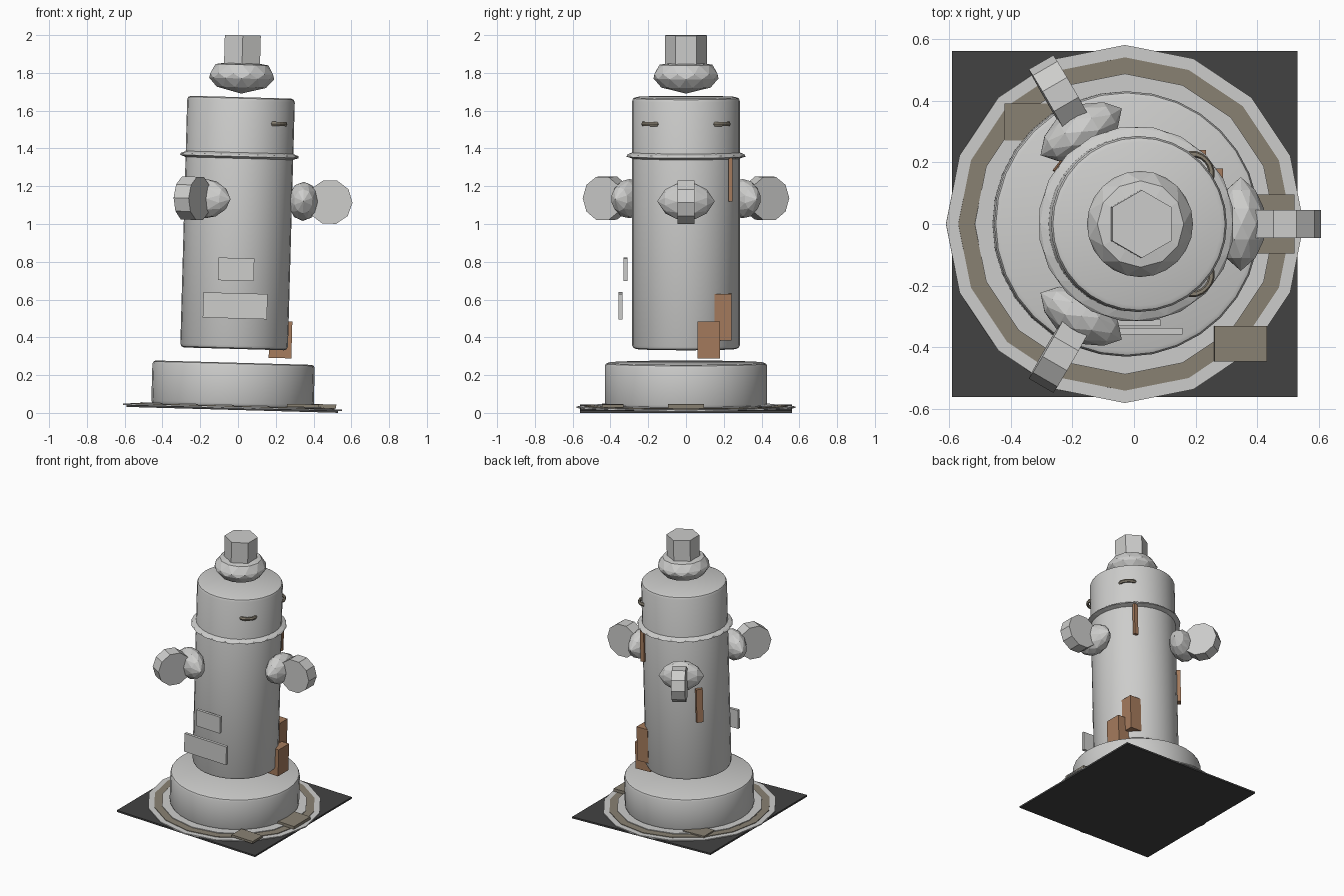
import bpy
import bmesh
from math import pi, sin, cos, radians
from mathutils import Matrix, Vector

cube = bpy.data.objects.get("Cube")
if cube:
    bpy.data.objects.remove(cube)

# The whole model leans slightly towards +x
TILT = Matrix.Translation((-0.03, 0, 0.016)) @ Matrix.Rotation(0.028, 4, 'Y')


def material(name, r, g, b):
    m = bpy.data.materials.new(name)
    m.use_nodes = True
    m.diffuse_color = (r, g, b, 1)
    m.node_tree.nodes["Principled BSDF"].inputs["Base Color"].default_value = (r, g, b, 1)
    return m


GREY = material("light_grey", 0.61, 0.61, 0.6)
DARK = material("asphalt", 0.055, 0.055, 0.055)
MUD = material("mud_brown", 0.25, 0.22, 0.17)
RUST = material("rust", 0.38, 0.2, 0.11)


def finish(name, bm, mat, matrix, smooth=False):
    bmesh.ops.remove_doubles(bm, verts=bm.verts, dist=1e-5)
    bmesh.ops.recalc_face_normals(bm, faces=bm.faces)
    bm.transform(TILT @ matrix)
    mesh = bpy.data.meshes.new(name)
    bm.to_mesh(mesh)
    bm.free()
    mesh.materials.append(mat)
    obj = bpy.data.objects.new(name, mesh)
    bpy.context.collection.objects.link(obj)
    if smooth:
        bpy.ops.object.select_all(action='DESELECT')
        obj.select_set(True)
        bpy.context.view_layer.objects.active = obj
        bpy.ops.object.shade_smooth_by_angle(angle=radians(35))
    return obj


def lathe(name, profile, n, mat, matrix=Matrix(), zigzag=False, closed=False, smooth=False):
    """Spin (radius, height) points; zigzag turns every other ring by half a step."""
    bm = bmesh.new()
    rings = []
    for k, (r, z) in enumerate(profile):
        off = 0.5 * (k % 2) if zigzag else 0
        rings.append([bm.verts.new((r * cos(2 * pi * (i + off) / n),
                                    r * sin(2 * pi * (i + off) / n), z)) for i in range(n)])
    pairs = list(zip(rings, rings[1:]))
    if closed:
        pairs.append((rings[-1], rings[0]))
    for k, (a, b) in enumerate(pairs):
        for i in range(n):
            j = (i + 1) % n
            if not zigzag:
                bm.faces.new((a[i], a[j], b[j], b[i]))
            elif k % 2 == 0:
                bm.faces.new((a[i], a[j], b[i]))
                bm.faces.new((a[j], b[j], b[i]))
            else:
                bm.faces.new((a[i], b[j], b[i]))
                bm.faces.new((a[i], a[j], b[j]))
    if not closed:
        for ring, r in ((rings[0], profile[0][0]), (rings[-1], profile[-1][0])):
            if r > 0:
                bm.faces.new(ring)
    return finish(name, bm, mat, matrix, smooth)


def prism(name, r, z0, z1, n, mat, matrix=Matrix()):
    return lathe(name, [(r, z0), (r, z1)], n, mat, matrix)


def box(name, low, high, mat, turn=0):
    low, high = Vector(low), Vector(high)
    centre = TILT.inverted() @ ((low + high) / 2)
    bm = bmesh.new()
    bmesh.ops.create_cube(bm, size=1)
    return finish(name, bm, mat, Matrix.Translation(centre) @ Matrix.Rotation(turn, 4, 'Z')
                  @ Matrix.Diagonal((*(high - low), 1)))


def drum(r, z0, z1, e):
    return [(r - e, z0), (r - 0.3 * e, z0 + 0.3 * e), (r, z0 + e),
            (r, z1 - e), (r - 0.3 * e, z1 - 0.3 * e), (r - e, z1)]


# Ground layers
box("ground_plate", (-0.59, -0.56, 0.016), (0.53, 0.56, 0.028), DARK)
prism("ground_disc", 0.58, 0.01, 0.018, 16, GREY)
prism("mud_ring", 0.54, 0.016, 0.022, 16, MUD)
prism("inner_disc", 0.487, 0.02, 0.027, 16, GREY)

# Mud patches around the base
box("mud_patch_left", (0.36, -0.095, 0.025), (0.52, 0.095, 0.046), MUD)
box("mud_patch_front", (0.26, -0.445, 0.03), (0.43, -0.33, 0.046), MUD)
box("mud_patch_back", (-0.42, 0.27, 0.036), (-0.25, 0.39, 0.056), MUD)
box("mud_patch_right", (-0.505, -0.105, 0.036), (-0.4, 0.11, 0.052), MUD)

# Base, barrel and collar
lathe("base", drum(0.43, 0.02, 0.25, 0.018), 32, GREY, smooth=True)
lathe("barrel", drum(0.285, 0.323, 1.656, 0.02), 32, GREY, smooth=True)
lathe("collar", [(0.265, 1.325), (0.318, 1.342), (0.312, 1.352), (0.265, 1.372)], 20, GREY,
      zigzag=True, closed=True)

# Bonnet and top nut
lathe("bonnet", [(0, 1.675), (0.135, 1.708), (0.172, 1.755), (0.172, 1.78),
                 (0.14, 1.828), (0, 1.85)], 12, GREY, zigzag=True)
prism("top_nut", 0.11, 1.8, 1.984, 6, GREY, Matrix.Rotation(pi / 2, 4, 'Z'))

# Three outlets, each a faceted knob with a disc cap on edge
lie_down = Matrix.Rotation(pi / 2, 4, 'X')
knob = [(0, -0.152), (0.06, -0.11), (0.092, -0.05), (0.098, 0.0),
        (0.092, 0.05), (0.06, 0.11), (0, 0.152)]
for side, angle in (("left", 0), ("back", 120), ("front", 240)):
    spin = Matrix.Rotation(radians(angle), 4, 'Z')
    lathe("outlet_knob_" + side, knob, 10, GREY,
          spin @ Matrix.Translation((0.345, 0, 1.114)) @ Matrix.Diagonal((0.82, 1, 1.06, 1)) @ lie_down,
          zigzag=True)
    prism("outlet_cap_" + side, 0.12, -0.046, 0.046, 10, GREY,
          spin @ Matrix.Translation((0.485, 0, 1.114)) @ lie_down)

# Small flattened rings near the top
for side, angle in (("front", -43), ("back", 43)):
    lathe("chain_ring_" + side,
          [(0.05 + 0.013 * cos(t * pi / 3), 0.013 * sin(t * pi / 3)) for t in range(6)],
          16, MUD, Matrix.Rotation(radians(angle), 4, 'Z')
          @ Matrix.Translation((0.268, 0, 1.52)) @ Matrix.Diagonal((0.7, 1, 1, 1)), closed=True)

# Front plates
box("upper_plate", (-0.105, -0.33, 0.7), (0.085, -0.31, 0.82), GREY)
box("lower_plate", (-0.185, -0.358, 0.5), (0.155, -0.337, 0.634), GREY)

# Rust blocks and streaks
box("rust_block_low", (0.165, 0.06, 0.29), (0.285, 0.18, 0.485), RUST)
box("rust_block_high", (0.14, 0.15, 0.385), (0.23, 0.24, 0.63), RUST)
box("rust_streak_top", (0.17, 0.225, 1.12), (0.2, 0.245, 1.35), RUST)
box("rust_streak_back", (-0.25, 0.16, 0.77), (-0.22, 0.205, 1.01), RUST, radians(-38))
